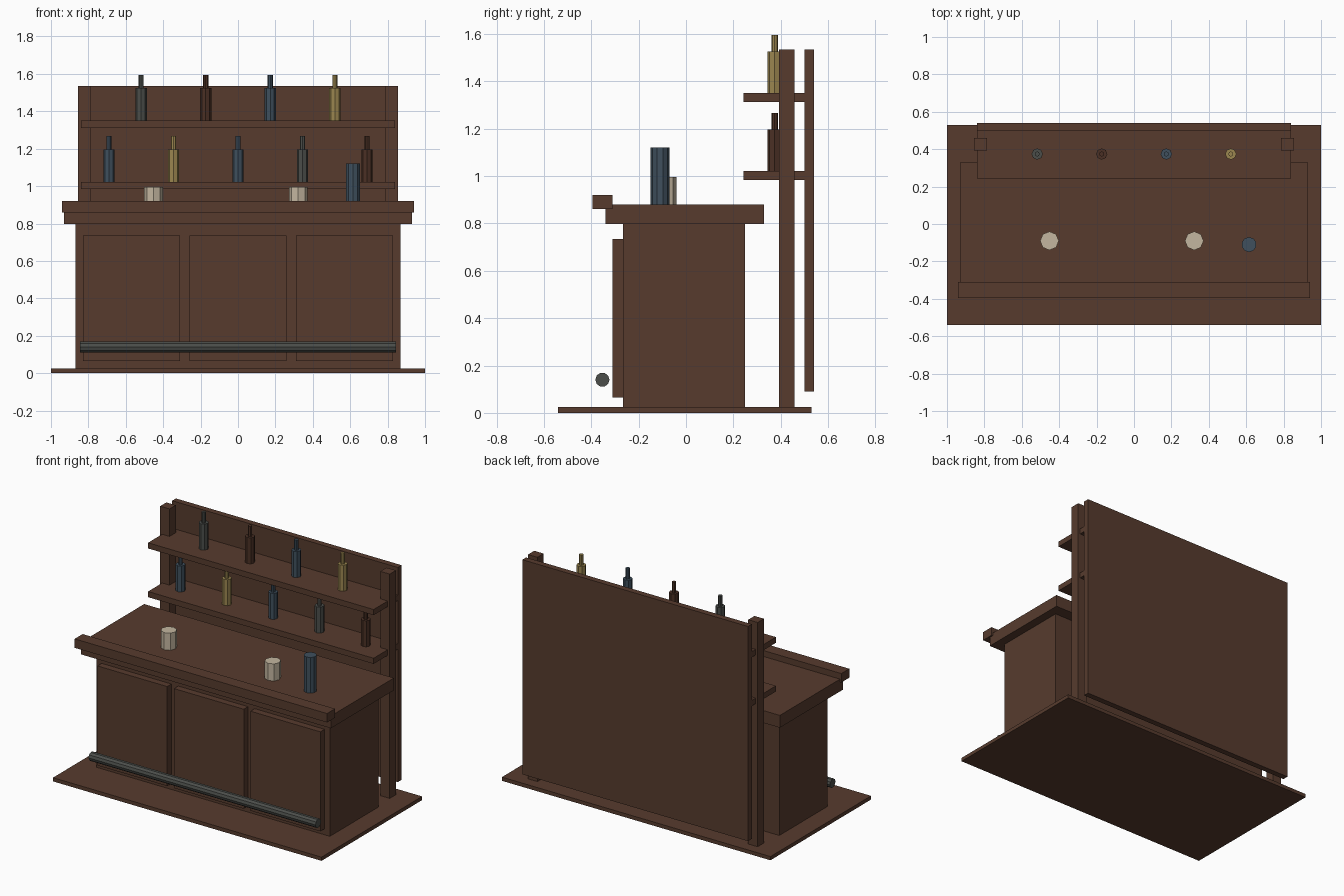
import bpy
from math import pi

cube = bpy.data.objects.get("Cube")
if cube:
    bpy.data.objects.remove(cube, do_unlink=True)


def material(name, color):
    m = bpy.data.materials.new(name)
    m.use_nodes = True
    m.diffuse_color = (*color, 1)
    m.node_tree.nodes["Principled BSDF"].inputs["Base Color"].default_value = (*color, 1)
    return m


WOOD = material("dark wood", (0.095, 0.044, 0.027))
STEEL = material("dark steel", (0.07, 0.075, 0.068))
BLUE = material("slate blue", (0.05, 0.08, 0.11))
AMBER = material("amber brown", (0.07, 0.03, 0.018))
GOLD = material("golden yellow", (0.33, 0.24, 0.08))
CREAM = material("cream", (0.55, 0.47, 0.35))


def box(name, x, y, z, mat=WOOD):
    """Box from (min, max) ranges on each axis."""
    mid = [(a + b) / 2 for a, b in (x, y, z)]
    bpy.ops.mesh.primitive_cube_add(size=1, location=mid)
    ob = bpy.context.object
    ob.name = name
    ob.scale = [b - a for a, b in (x, y, z)]
    bpy.ops.object.transform_apply(location=False, rotation=False, scale=True)
    ob.data.materials.append(mat)
    return ob


def cylinder(name, r, x, y, z0, z1, mat, sides=8):
    bpy.ops.mesh.primitive_cylinder_add(vertices=sides, radius=r, depth=z1 - z0,
                                        location=(x, y, (z0 + z1) / 2))
    ob = bpy.context.object
    ob.name = name
    ob.data.materials.append(mat)
    return ob


def bottle(name, x, z, mat):
    cylinder(name + "_body", 0.03, x, 0.374, z, z + 0.175, mat)
    cylinder(name + "_neck", 0.0135, x, 0.374, z + 0.175, z + 0.245, mat)


# Counter
box("floor_board", (-1, 1), (-0.54, 0.53), (0, 0.025))
box("counter_body", (-0.87, 0.87), (-0.265, 0.25), (0.025, 0.797))
box("countertop", (-0.93, 0.93), (-0.34, 0.33), (0.797, 0.88))
box("arm_rail", (-0.94, 0.94), (-0.395, -0.31), (0.86, 0.92))
for i in (-1, 0, 1):
    box(f"front_panel_{i + 2}", (i * 0.57 - 0.26, i * 0.57 + 0.26), (-0.31, -0.265), (0.065, 0.735))

# Foot rail
rail = cylinder("foot_rail", 0.03, 0, 0, -0.845, 0.845, STEEL, 10)
rail.rotation_euler = (0, pi / 2, 0)
rail.location = (0, -0.353, 0.14)

# Back shelving
box("back_panel", (-0.84, 0.84), (0.5, 0.54), (0.09, 1.535))
for side, s in (("left", 1), ("right", -1)):
    box(side + "_post", (s * 0.82 - 0.035, s * 0.82 + 0.035), (0.393, 0.459), (0.025, 1.535))
for name, top in (("lower", 1.022), ("upper", 1.35)):
    box(name + "_shelf", (-0.84, 0.84), (0.243, 0.5), (top - 0.038, top))

# Bottles
for i, mat in enumerate((BLUE, GOLD, BLUE, STEEL, AMBER)):
    bottle(f"lower_bottle_{i + 1}", (i - 2) * 0.345, 1.022, mat)
for i, mat in enumerate((STEEL, AMBER, BLUE, GOLD)):
    bottle(f"upper_bottle_{i + 1}", (i - 1.5) * 0.345, 1.35, mat)

# Items on the counter
for i, x in enumerate((-0.452, 0.322)):
    cylinder(f"mug_{i + 1}", 0.05, x, -0.09, 0.88, 0.995, CREAM)
cylinder("shaker", 0.04, 0.615, -0.11, 0.88, 1.12, BLUE, 10)
